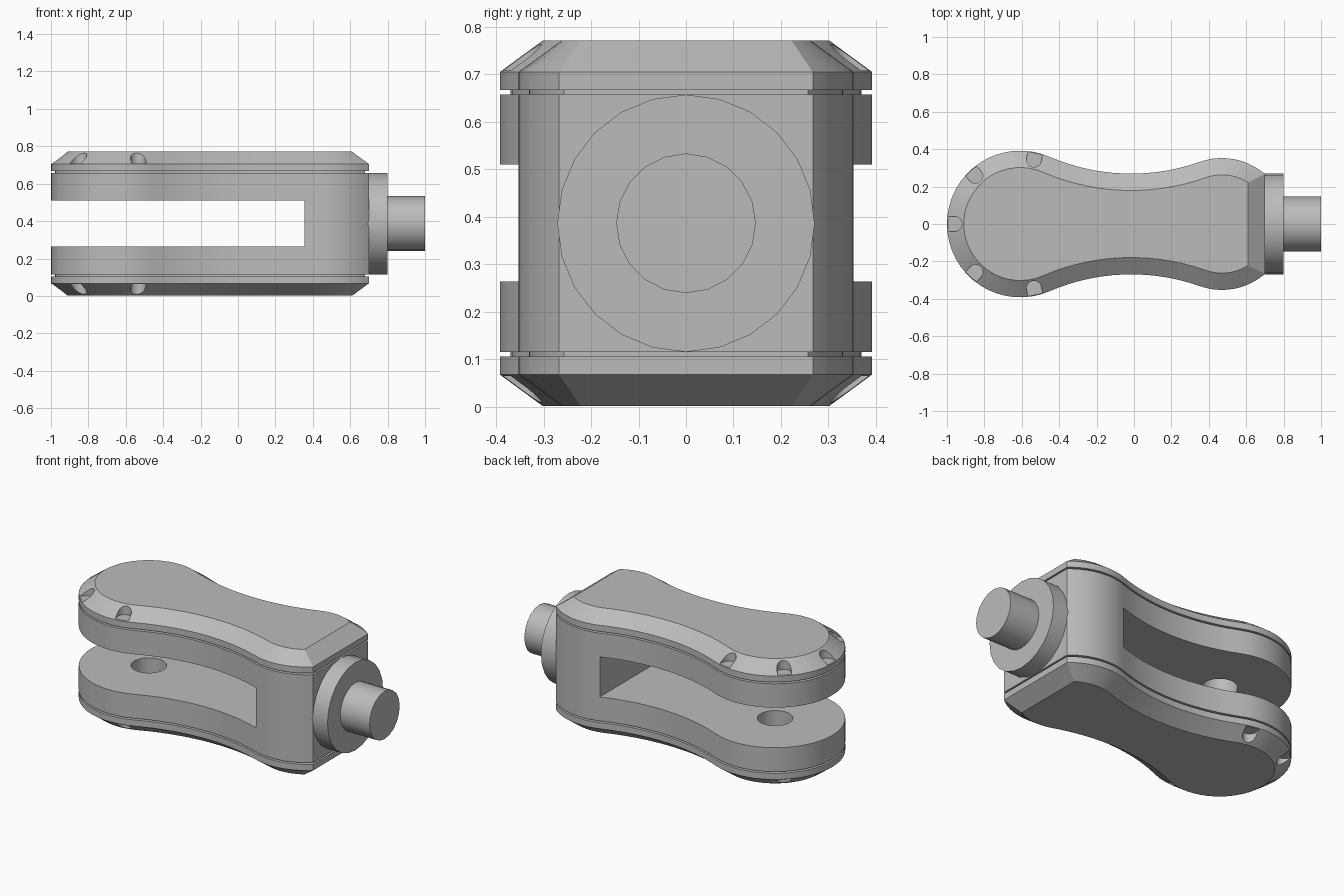
import bpy, bmesh
from math import sin, cos, pi, acos, atan2, hypot
from mathutils import Matrix, Vector

if "Cube" in bpy.data.objects:
    bpy.data.objects.remove(bpy.data.objects["Cube"])

grey = bpy.data.materials.new("plain_grey")
grey.use_nodes = True
colour = (0.5, 0.5, 0.5, 1)
grey.diffuse_color = colour
grey.node_tree.nodes["Principled BSDF"].inputs["Base Color"].default_value = colour

MID = 0.386                 # height of the horizontal symmetry plane
BIG_X, BIG_R = -0.608, 0.392
WAIST = Vector((-0.015, 1.37))
BULGE_X, END_X = 0.47, 0.70
WAIST_R = hypot(WAIST.x - BIG_X, WAIST.y) - BIG_R
BULGE_R = hypot(BULGE_X - WAIST.x, WAIST.y) - WAIST_R


def arc(cx, cy, r, a, b, n):
    return [(cx + r * cos(a + (b - a) * i / n), cy + r * sin(a + (b - a) * i / n))
            for i in range(n + 1)]


def outline(d):
    """Peanut outline of tangent arcs, moved inwards by d."""
    t1 = atan2(WAIST.y, WAIST.x - BIG_X)
    t2 = atan2(WAIST.y, WAIST.x - BULGE_X)
    end = acos((END_X - d - BULGE_X) / (BULGE_R - d))
    half = arc(BIG_X, 0, BIG_R - d, pi, t1, 16)
    half += arc(WAIST.x, WAIST.y, WAIST_R + d, t1 + pi, t2 + pi, 14)[1:]
    half += arc(BULGE_X, 0, BULGE_R - d, t2, end, 10)[1:]
    return half + [(x, -y) for x, y in reversed(half[1:])]


def finish(name, bm):
    bmesh.ops.recalc_face_normals(bm, faces=bm.faces)
    mesh = bpy.data.meshes.new(name)
    bm.to_mesh(mesh)
    bm.free()
    mesh.materials.append(grey)
    ob = bpy.data.objects.new(name, mesh)
    bpy.context.collection.objects.link(ob)
    return ob


def loft(name, rings):
    """Solid through (outline points, height) rings."""
    bm = bmesh.new()
    loops = [[bm.verts.new((x, y, z)) for x, y in pts] for pts, z in rings]
    n = len(loops[0])
    for a, b in zip(loops, loops[1:]):
        for i in range(n):
            j = (i + 1) % n
            bm.faces.new((a[i], a[j], b[j], b[i]))
    bm.faces.new(loops[0])
    bm.faces.new(loops[-1])
    return finish(name, bm)


def activate(ob):
    bpy.ops.object.select_all(action="DESELECT")
    ob.select_set(True)
    bpy.context.view_layer.objects.active = ob


def cut(ob, cutter):
    cutter.hide_render = True
    activate(ob)
    mod = ob.modifiers.new("cut", "BOOLEAN")
    mod.operation, mod.solver, mod.object = "DIFFERENCE", "EXACT", cutter
    bpy.ops.object.modifier_apply(modifier=mod.name)
    bpy.data.objects.remove(cutter)


def smooth(ob):
    activate(ob)
    bpy.ops.object.shade_smooth_by_angle(angle=pi / 6)


def circle(cx, cy, r, n):
    return arc(cx, cy, r, 0, 2 * pi, n)[:-1]


# forked body: slot between the arms and a pin bore
body = loft("fork_body", [(outline(0), 0.115), (outline(0), 0.657)])
slot = [(-1.2, -0.6), (0.355, -0.6), (0.355, 0.6), (-1.2, 0.6)]
cut(body, loft("slot_cutter", [(slot, 0.263), (slot, 0.51)]))
bore = circle(BIG_X, 0, 0.10, 32)
cut(body, loft("bore_cutter", [(bore, 0.05), (bore, 0.72)]))
smooth(body)

# chamfered covers with a recessed seam and five notches round the nose
for label, side in (("top", 1), ("bottom", -1)):
    def level(h):
        return MID + side * (h - MID)
    seam = loft(label + "_seam", [(outline(0.022), level(0.655)),
                                  (outline(0.022), level(0.669))])
    smooth(seam)
    cover = loft(label + "_cover", [(outline(0), level(0.667)),
                                    (outline(0), level(0.705)),
                                    (outline(0.09), level(0.771))])
    for degrees in (180, 133, 78, -78, -133):
        a = degrees * pi / 180
        w = 0.04
        # U-shaped notch, round end pointing inwards
        u = arc(BIG_R - 0.04, 0, w, pi / 2, 3 * pi / 2, 12) + [(0.5, -w), (0.5, w)]
        spin = Matrix.Rotation(a, 2)
        pts = [tuple(spin @ Vector(p) + Vector((BIG_X, 0))) for p in u]
        cut(cover, loft("notch_cutter", [(pts, level(0.708)), (pts, level(0.85))]))
    smooth(cover)

# round flange and shaft on the end face
for name, x0, x1, r, n in (("flange", 0.69, 0.80, 0.271, 24),
                           ("shaft", 0.79, 1.0, 0.147, 20)):
    rod = loft(name, [(circle(0, 0, r, n), x0), (circle(0, 0, r, n), x1)])
    rod.data.transform(Matrix.Translation((0, 0, MID)) @ Matrix.Rotation(pi / 2, 4, "Y"))
    smooth(rod)
